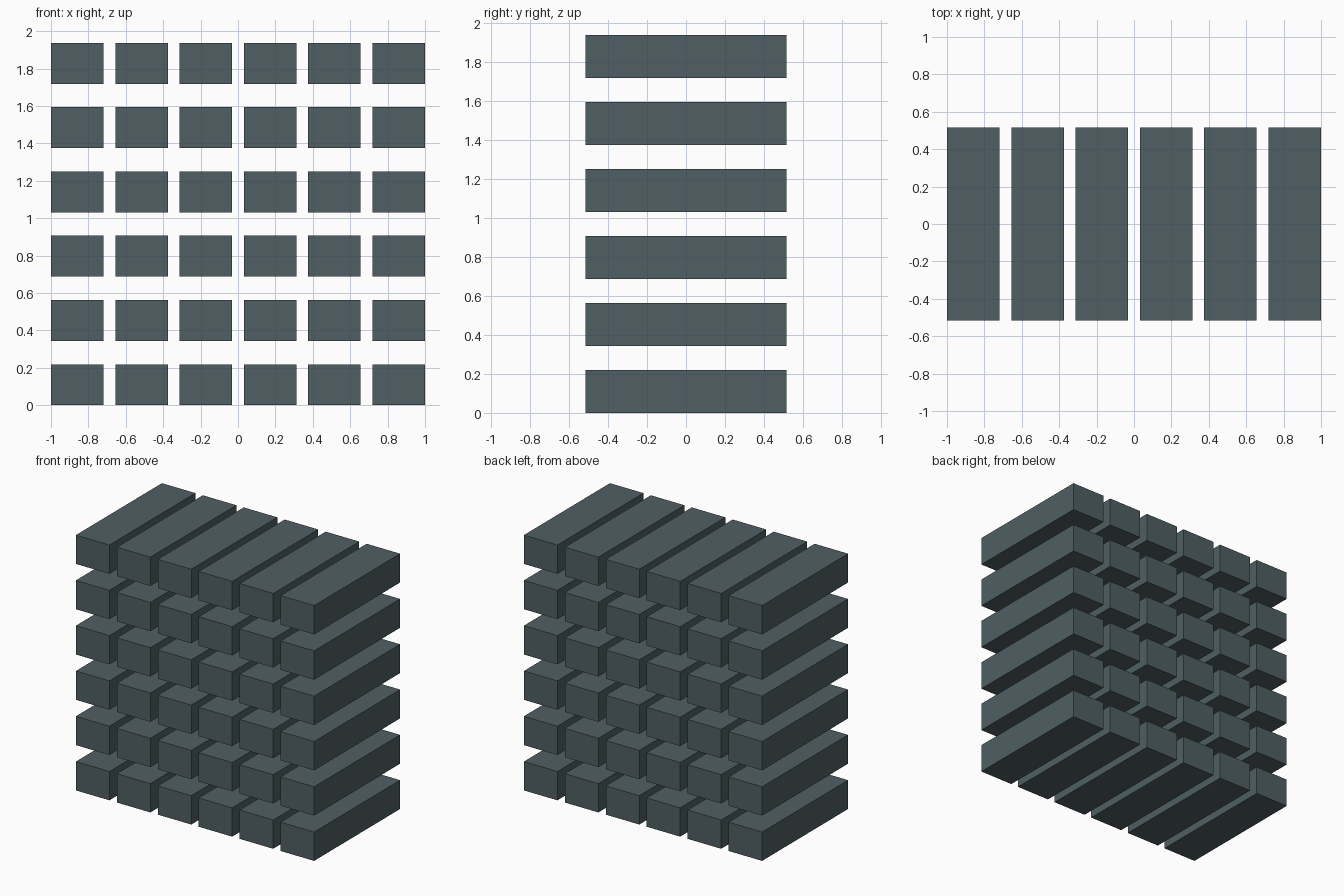
import bpy
import bmesh
from mathutils import Matrix, Vector

if "Cube" in bpy.data.objects:
    bpy.data.objects.remove(bpy.data.objects["Cube"])

COUNT = 6
U = 1 / 32                                   # module of the whole design
SIZE = Vector((9 * U, 33 * U, 7 * U))        # one bar: width, depth, height
PITCH = 11 * U                               # spacing in x and z

slate = bpy.data.materials.new("slate")
slate.diffuse_color = (0.08, 0.115, 0.125, 1)
slate.use_nodes = True
slate.node_tree.nodes["Principled BSDF"].inputs["Base Color"].default_value = slate.diffuse_color

# One shared bar mesh, origin at the middle of its underside
mesh = bpy.data.meshes.new("bar")
bm = bmesh.new()
bmesh.ops.create_cube(bm, size=1, matrix=Matrix.Translation((0, 0, SIZE.z / 2)) @ Matrix.Diagonal((*SIZE, 1)))
bm.to_mesh(mesh)
bm.free()
mesh.materials.append(slate)

# Six layers of six separate bars, running front to back
for row in range(COUNT):
    for col in range(COUNT):
        bar = bpy.data.objects.new(f"bar_row{row + 1}_column{col + 1}", mesh)
        bar.location = ((col - (COUNT - 1) / 2) * PITCH, 0, row * PITCH)
        bpy.context.collection.objects.link(bar)
